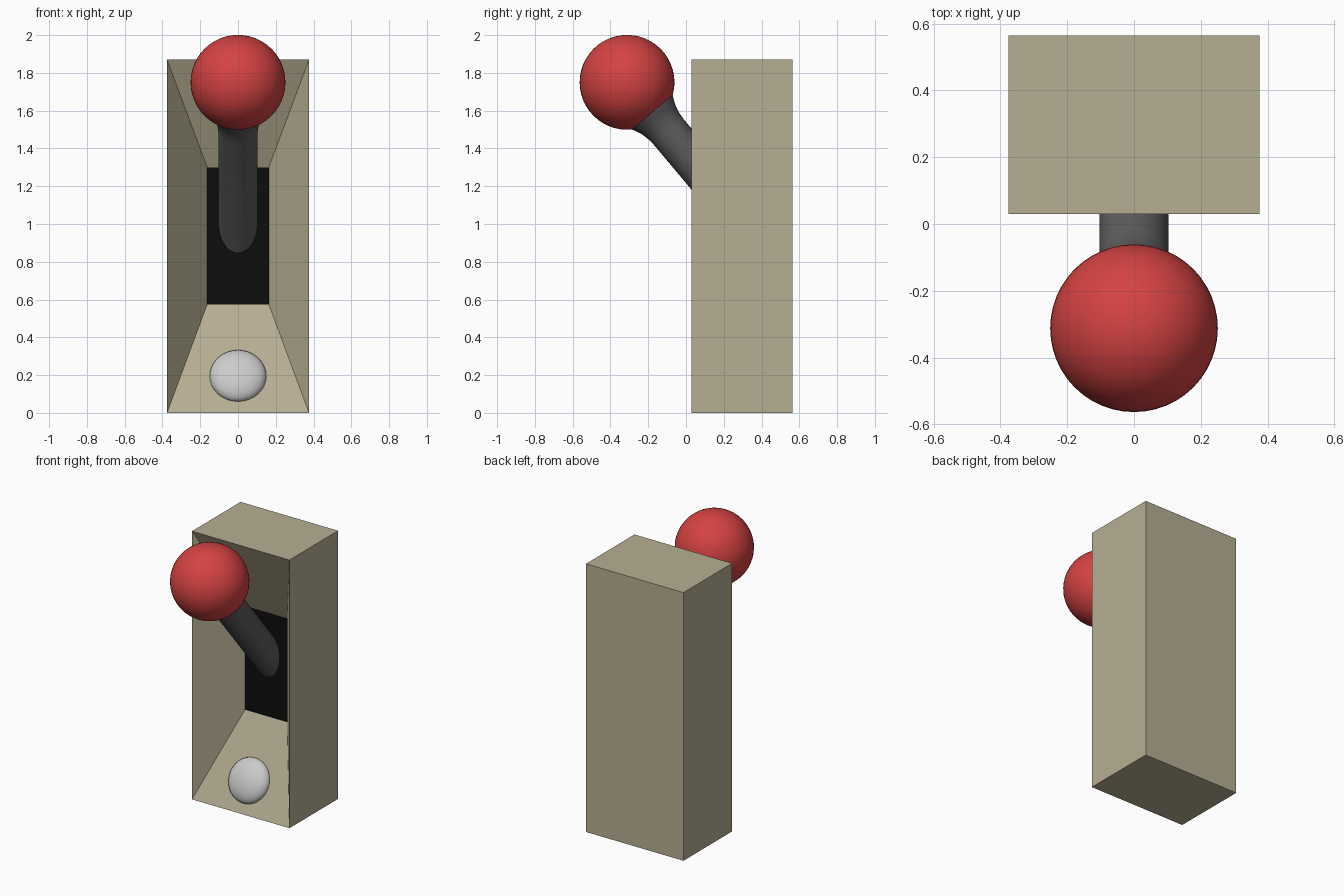
import bpy, bmesh
from math import radians, pi, cos, sin, atan2
from mathutils import Vector, Matrix

if "Cube" in bpy.data.objects:
    bpy.data.objects.remove(bpy.data.objects["Cube"])


def material(name, rgb):
    m = bpy.data.materials.new(name)
    m.diffuse_color = (*rgb, 1)
    m.use_nodes = True
    m.node_tree.nodes["Principled BSDF"].inputs["Base Color"].default_value = m.diffuse_color
    return m


beige = material("beige", (0.47, 0.42, 0.29))
black = material("black", (0.004, 0.004, 0.004))
dark = material("dark_grey", (0.11, 0.11, 0.11))
red = material("red", (0.66, 0.055, 0.055))


def finish(name, bm, mats=(), smooth=False):
    bmesh.ops.recalc_face_normals(bm, faces=bm.faces)
    me = bpy.data.meshes.new(name)
    bm.to_mesh(me)
    bm.free()
    ob = bpy.data.objects.new(name, me)
    bpy.context.collection.objects.link(ob)
    for m in mats:
        me.materials.append(m)
    if smooth:
        bpy.context.view_layer.objects.active = ob
        ob.select_set(True)
        bpy.ops.object.shade_smooth_by_angle(angle=radians(40))
        ob.select_set(False)
    return ob


def lathe(name, profile, origin, axis, mats=(), n=48):
    """Spin (distance along axis, radius) points around an axis."""
    bm = bmesh.new()
    rings = [[bm.verts.new((r * cos(2 * pi * i / n), r * sin(2 * pi * i / n), t))
              for i in range(n)] for t, r in profile]
    for a, b in zip(rings, rings[1:]):
        for i in range(n):
            j = (i + 1) % n
            bm.faces.new((a[i], a[j], b[j], b[i]))
    bm.faces.new(rings[0])
    bm.faces.new(rings[-1])
    rot = Vector((0, 0, 1)).rotation_difference(axis).to_matrix().to_4x4()
    bm.transform(Matrix.Translation(origin) @ rot)
    return finish(name, bm, mats, True)


# Housing: box whose front face is pushed in to a tapered recess
W, FRONT, BACK, TOP = 0.376, 0.03, 0.565, 1.87
IN_W, IN_Y, IN_LOW, IN_HIGH = 0.163, 0.31, 0.575, 1.30
bm = bmesh.new()
bmesh.ops.create_cube(bm, size=1)
for v in bm.verts:
    v.co = (v.co.x * 2 * W, BACK if v.co.y > 0 else FRONT, TOP if v.co.z > 0 else 0)
bm.normal_update()
front = min(bm.faces, key=lambda f: f.normal.y)
panel = bmesh.ops.extrude_discrete_faces(bm, faces=[front])["faces"][0]
for v in panel.verts:
    v.co = (IN_W if v.co.x > 0 else -IN_W, IN_Y, IN_HIGH if v.co.z > 1 else IN_LOW)
panel.material_index = 1
finish("housing", bm, (beige, black))

# Knob on the lever end
knob_at = Vector((0, -0.312, 1.75))
bm = bmesh.new()
bmesh.ops.create_uvsphere(bm, u_segments=48, v_segments=24, radius=0.251,
                          matrix=Matrix.Translation(knob_at))
finish("knob", bm, (red,), True)

# Lever shaft with a flared collar under the knob
lever_dir = Vector((0, 0.643, -0.766))
lathe("lever", [(0.17, 0.15), (0.205, 0.142), (0.23, 0.130), (0.26, 0.117),
                (0.30, 0.108), (0.34, 0.104), (1.10, 0.104)],
      knob_at, lever_dir, (dark,))

# Domed button lying on the sloping recess floor
slope = atan2(IN_LOW, IN_Y - FRONT)
bz = 0.195
button_at = Vector((0, FRONT + bz * (IN_Y - FRONT) / IN_LOW, bz))
bm = bmesh.new()
bmesh.ops.create_uvsphere(bm, u_segments=32, v_segments=16, radius=1,
                          matrix=Matrix.Translation(button_at)
                          @ Matrix.Rotation(slope, 4, "X")
                          @ Matrix.Diagonal((0.15, 0.15, 0.068, 1)))
finish("button", bm, (), True)
